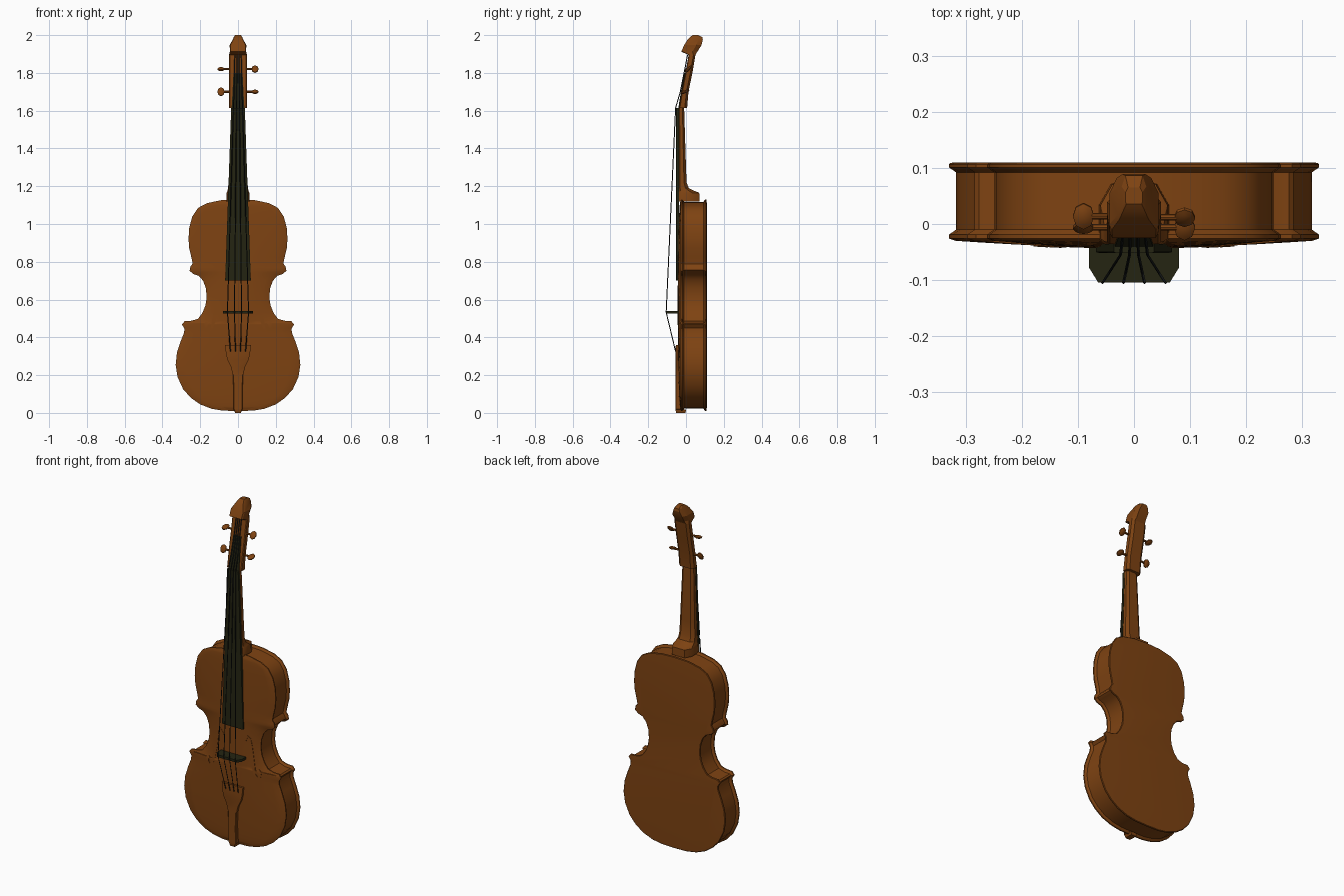
import bpy, bmesh, math
from mathutils import Matrix, Vector

if "Cube" in bpy.data.objects:
    bpy.data.objects.remove(bpy.data.objects["Cube"])


def material(name, rgb):
    m = bpy.data.materials.new(name)
    m.diffuse_color = (*rgb, 1)
    m.use_nodes = True
    m.node_tree.nodes["Principled BSDF"].inputs["Base Color"].default_value = m.diffuse_color
    return m


WOOD = material("varnished_wood", (0.21, 0.056, 0.006))
EBONY = material("ebony", (0.018, 0.018, 0.006))
STRING = material("dark_string", (0.010, 0.012, 0.012))


def finish(name, bm, mat, smooth=30):
    bmesh.ops.remove_doubles(bm, verts=bm.verts, dist=1e-5)
    bmesh.ops.recalc_face_normals(bm, faces=bm.faces)
    me = bpy.data.meshes.new(name)
    bm.to_mesh(me)
    bm.free()
    me.materials.append(mat)
    ob = bpy.data.objects.new(name, me)
    bpy.context.collection.objects.link(ob)
    if smooth:
        bpy.ops.object.select_all(action='DESELECT')
        ob.select_set(True)
        bpy.context.view_layer.objects.active = ob
        bpy.ops.object.shade_smooth_by_angle(angle=math.radians(smooth))
    return ob


def skin(bm, rings, closed=True):
    n = len(rings[0])
    for a, b in zip(rings, rings[1:]):
        for i in range(n if closed else n - 1):
            j = (i + 1) % n
            bm.faces.new((a[i], a[j], b[j], b[i]))


def loft(name, sections, mat, smooth=30):
    bm = bmesh.new()
    rings = [[bm.verts.new(p) for p in s] for s in sections]
    skin(bm, rings)
    bm.faces.new(rings[0])
    bm.faces.new(rings[-1])
    return finish(name, bm, mat, smooth)


def bar(z, w, yf, yb, cf=0.1, cb=0.35):
    """Horizontal section with chamfered front (cf) and back (cb) corners."""
    d = yb - yf
    half = [(w * (1 - cf), yf), (w, yf + d * cf), (w, yb - d * cb), (w * (1 - cb), yb)]
    return [(x, y, z) for x, y in half] + [(-x, y, z) for x, y in reversed(half)]


# Body outline: right half, bottom to top
HALF = [(0, .01), (.08, .012), (.14, .022), (.20, .045), (.25, .08), (.29, .125), (.32, .19),
        (.33, .255), (.323, .32), (.303, .38), (.285, .425), (.284, .447), (.297, .468),
        (.282, .486), (.245, .488), (.212, .498), (.188, .53), (.172, .57), (.166, .61),
        (.170, .66), (.185, .70), (.208, .726), (.236, .735), (.256, .752), (.252, .775),
        (.240, .79), (.246, .82), (.258, .87), (.262, .92), (.258, .98), (.242, 1.04),
        (.212, 1.085), (.165, 1.11), (.09, 1.126), (0, 1.13)]
OUT = [Vector(p) for p in HALF] + [Vector((-x, z)) for x, z in HALF[-2:0:-1]]
N = len(OUT)


def inset(d):
    res = []
    for i, p in enumerate(OUT):
        t = (OUT[(i + 1) % N] - p).normalized() + (p - OUT[i - 1]).normalized()
        t.normalize()
        res.append(p + Vector((-t.y, t.x)) * d)
    return res


EDGE = inset(.012)
RIGHT = EDGE[:len(HALF)]


def arch(s, z):
    t = min(max((z - .022) / 1.096, 0), 1)
    return -.030 - .014 * (1 - s * s) * math.sin(math.pi * t) ** .5


def front_y(x, z):
    for a, b in zip(RIGHT, RIGHT[1:]):
        if a.y <= z <= b.y:
            w = a.x + (b.x - a.x) * (z - a.y) / (b.y - a.y)
            return arch(min(abs(x) / w, 1), z)
    return -.03


# Body: flat back, inset ribs, overhanging edges, arched front
bm = bmesh.new()
rings = []
for d, y in [(.018, .110), (.003, .109), (0, .106), (0, .101), (.013, .092),
             (.013, -.010), (0, -.019), (0, -.026), (.012, -.030)]:
    rings.append([bm.verts.new((p.x, y, p.y)) for p in inset(d)])
skin(bm, rings)
bm.faces.new(rings[0])
rows = []
for p in RIGHT:
    rows.append([bm.verts.new((p.x * k / 7, arch(k / 7, p.y), p.y)) for k in range(-7, 8)])
skin(bm, rows, closed=False)
finish("body", bm, WOOD)

# Sound holes: thin curled plates following the arch
F_PATH = [(.070, .628, .010), (.077, .648, .008), (.090, .662, .006), (.103, .650, .007),
          (.109, .61, .010), (.117, .55, .011), (.128, .49, .010), (.137, .452, .007),
          (.153, .436, .006), (.168, .449, .008), (.170, .470, .010), (.158, .480, .008)]
for side, label in ((-1, "left"), (1, "right")):
    secs = []
    for i, (x, z, w) in enumerate(F_PATH):
        a, b = F_PATH[max(i - 1, 0)], F_PATH[min(i + 1, len(F_PATH) - 1)]
        t = Vector((b[0] - a[0], b[1] - a[1])).normalized()
        sec = []
        for k, dy in ((-1, .003), (-1, -.002), (1, -.002), (1, .003)):
            px, pz = x - t.y * w * k, z + t.x * w * k
            sec.append((side * px, front_y(px, pz) + dy, pz))
        secs.append(sec)
    loft(f"sound_hole_{label}", secs, WOOD)

# Neck with heel
loft("neck", [bar(z, w, -.036, yb) for z, w, yb in [
    (1.12, .062, .072), (1.165, .060, .070), (1.175, .056, .045), (1.19, .053, .015),
    (1.22, .050, .003), (1.30, .047, 0), (1.62, .036, -.010)]], WOOD)

# Pegbox and faceted scroll
loft("pegbox_and_scroll", [bar(*s, .1, .3) for s in [
    (1.615, .048, -.036, .006), (1.70, .048, -.022, .013), (1.80, .048, -.003, .034),
    (1.895, .048, .014, .050), (1.912, .043, -.025, .060), (1.947, .044, -.010, .082),
    (1.975, .029, .008, .089), (1.99, .022, .022, .086), (2.0, .015, .036, .065)]], WOOD, 20)

# Fingerboard and dark pegbox front
loft("fingerboard", [bar(.70, .068, -.052, -.036, .12, 0), bar(1.615, .036, -.052, -.036, .12, 0)], EBONY)
loft("pegbox_inlay", [bar(z, w, y - .005, y + .004, 0, 0) for z, w, y in
                      [(1.612, .034, -.036), (1.70, .029, -.022), (1.80, .024, -.003)]], EBONY)

# Tailpiece with end button
loft("tailpiece", [bar(*s, .12, 0) for s in [
    (0, .016, -.052, -.002), (.018, .021, -.056, 0), (.021, .025, -.056, -.025),
    (.12, .024, -.056, -.03), (.20, .027, -.056, -.036), (.245, .038, -.056, -.038),
    (.28, .056, -.056, -.039), (.315, .064, -.056, -.039), (.36, .068, -.054, -.040)]], WOOD)

# Bridge
BRIDGE = [(.08, -.038), (.08, -.078), (.064, -.104), (-.064, -.104), (-.08, -.078), (-.08, -.038)]
loft("bridge", [[(x, y, z) for x, y in BRIDGE] for z in (.526, .540)], EBONY, 0)

# Strings
for i in range(4):
    k = (i - 1.5) / 1.5
    path = [(.04 * k, -.055, .325), (.056 * k, -.105, .533), (.024 * k, -.055, 1.615),
            (.021 * k, -.030, 1.70), (.018 * k, -.010, 1.80), (.017 * k, .008, 1.895)]
    r = .0026
    loft(f"string_{i + 1}", [[(x + r, y, z), (x, y + r, z), (x - r, y, z), (x, y - r, z)]
                             for x, y, z in path], STRING)

# Tuning pegs: shaft plus flattened knob, turned to different angles
for i, (side, z, y, turn) in enumerate([(-1, 1.82, .014, 15), (1, 1.82, .012, 50),
                                        (-1, 1.70, -.006, 70), (1, 1.70, -.006, 20)]):
    bm = bmesh.new()
    bmesh.ops.create_cone(bm, cap_ends=True, segments=8, radius1=.006, radius2=.006, depth=.05,
                          matrix=Matrix.Translation((side * .06, y, z)) @ Matrix.Rotation(math.pi / 2, 4, 'Y'))
    bmesh.ops.create_uvsphere(bm, u_segments=8, v_segments=5, radius=1,
                              matrix=Matrix.Translation((side * .09, y, z))
                              @ Matrix.Rotation(math.radians(turn), 4, 'X')
                              @ Matrix.Diagonal((.020, .025, .009, 1)))
    finish(f"tuning_peg_{i + 1}", bm, WOOD)
